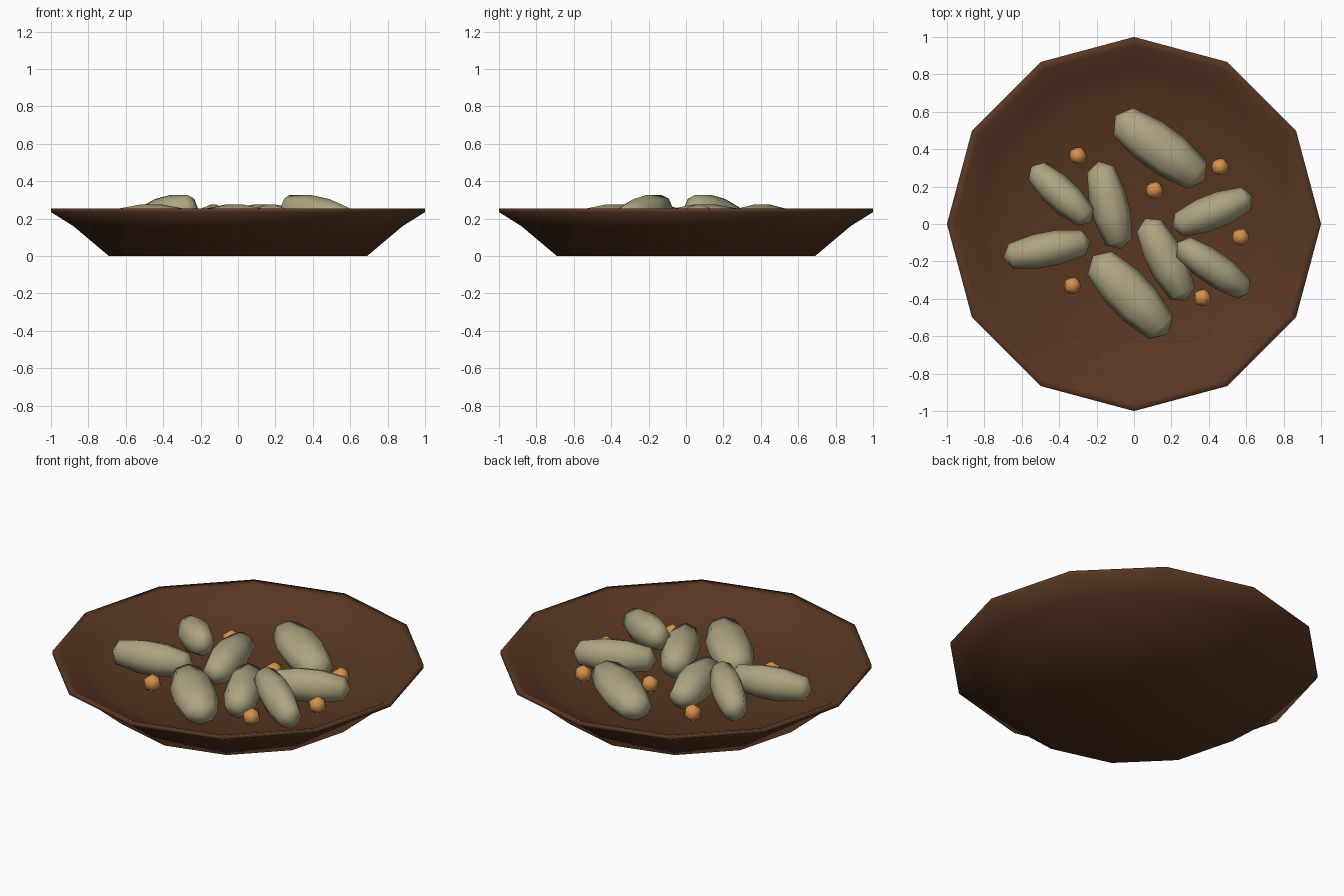
import bpy, bmesh, math
from mathutils import Vector, Matrix

if "Cube" in bpy.data.objects:
    bpy.data.objects.remove(bpy.data.objects["Cube"])


def material(name, rgb):
    m = bpy.data.materials.new(name)
    m.diffuse_color = (*rgb, 1)
    m.use_nodes = True
    m.node_tree.nodes["Principled BSDF"].inputs["Base Color"].default_value = m.diffuse_color
    return m


brown = material("dark wood brown", (0.100, 0.038, 0.016))
olive = material("pale olive", (0.42, 0.375, 0.22))
orange = material("warm orange", (0.66, 0.28, 0.07))


def add_object(name, bm, mat):
    bmesh.ops.recalc_face_normals(bm, faces=bm.faces)
    for f in bm.faces:
        f.smooth = True
    me = bpy.data.meshes.new(name)
    bm.to_mesh(me)
    bm.free()
    me.materials.append(mat)
    ob = bpy.data.objects.new(name, me)
    bpy.context.collection.objects.link(ob)
    return ob


def lathe(profile, sides):
    """Revolve (radius, z) points round z; the first and last are poles."""
    bm = bmesh.new()
    rings = [[bm.verts.new((r * math.cos(2 * math.pi * i / sides),
                            r * math.sin(2 * math.pi * i / sides), z))
              for i in range(sides)] for r, z in profile[1:-1]]
    for a, b in zip(rings, rings[1:]):
        for i in range(sides):
            j = (i + 1) % sides
            bm.faces.new((a[i], a[j], b[j], b[i]))
    for ring, (r, z) in ((rings[0], profile[0]), (rings[-1], profile[-1])):
        pole = bm.verts.new((0, 0, z))
        for i in range(sides):
            bm.faces.new((ring[i], ring[(i + 1) % sides], pole))
    return bm


# Wide twelve-sided bowl, outside then inside
bowl = [(0, 0), (0.69, 0), (0.88, 0.16), (1.0, 0.235), (1.0, 0.255),
        (0.96, 0.245), (0.85, 0.18), (0.68, 0.105), (0, 0.09)]
add_object("bowl", lathe(bowl, 12), brown)

# Long blunt pods: start point, end point, half width
pods = [
    ((-0.10, 0.58, 0.18), (0.38, 0.23, 0.18), 0.122),
    ((-0.22, -0.17, 0.18), (0.18, -0.59, 0.18), 0.122),
    ((-0.55, 0.31, 0.18), (-0.23, 0.01, 0.265), 0.088),
    ((0.62, -0.37, 0.18), (0.23, -0.10, 0.265), 0.088),
    ((-0.19, 0.335, 0.18), (-0.07, -0.135, 0.18), 0.10),
    ((0.06, 0.03, 0.18), (0.28, -0.41, 0.18), 0.10),
    ((-0.70, -0.18, 0.18), (-0.23, -0.09, 0.18), 0.092),
    ((0.205, -0.02, 0.18), (0.635, 0.15, 0.18), 0.092),
]
pod_profile = [(0, -1), (0.74, -0.82), (1, -0.25), (1, 0.25), (0.74, 0.82), (0, 1)]
for n, (a, b, w) in enumerate(pods):
    a, b = Vector(a), Vector(b)
    axis = b - a
    z = axis.normalized()
    x = Vector((0, 0, 1)).cross(z).normalized()
    y = z.cross(x)
    frame = Matrix((x * w, y * 0.095, axis / 2)).transposed().to_4x4()
    bm = lathe(pod_profile, 8)
    bm.transform(Matrix.Translation((a + b) / 2) @ frame)
    add_object(f"pod_{n + 1}", bm, olive)

# Small orange berries scattered between the pods
berries = [(-0.30, 0.365, 0.15), (0.46, 0.305, 0.155), (0.11, 0.18, 0.14),
           (0.57, -0.07, 0.155), (0.365, -0.395, 0.155), (-0.33, -0.33, 0.145)]
for n, p in enumerate(berries):
    bm = bmesh.new()
    bmesh.ops.create_icosphere(bm, subdivisions=1, radius=0.052,
                               matrix=Matrix.Translation(p))
    add_object(f"berry_{n + 1}", bm, orange)
